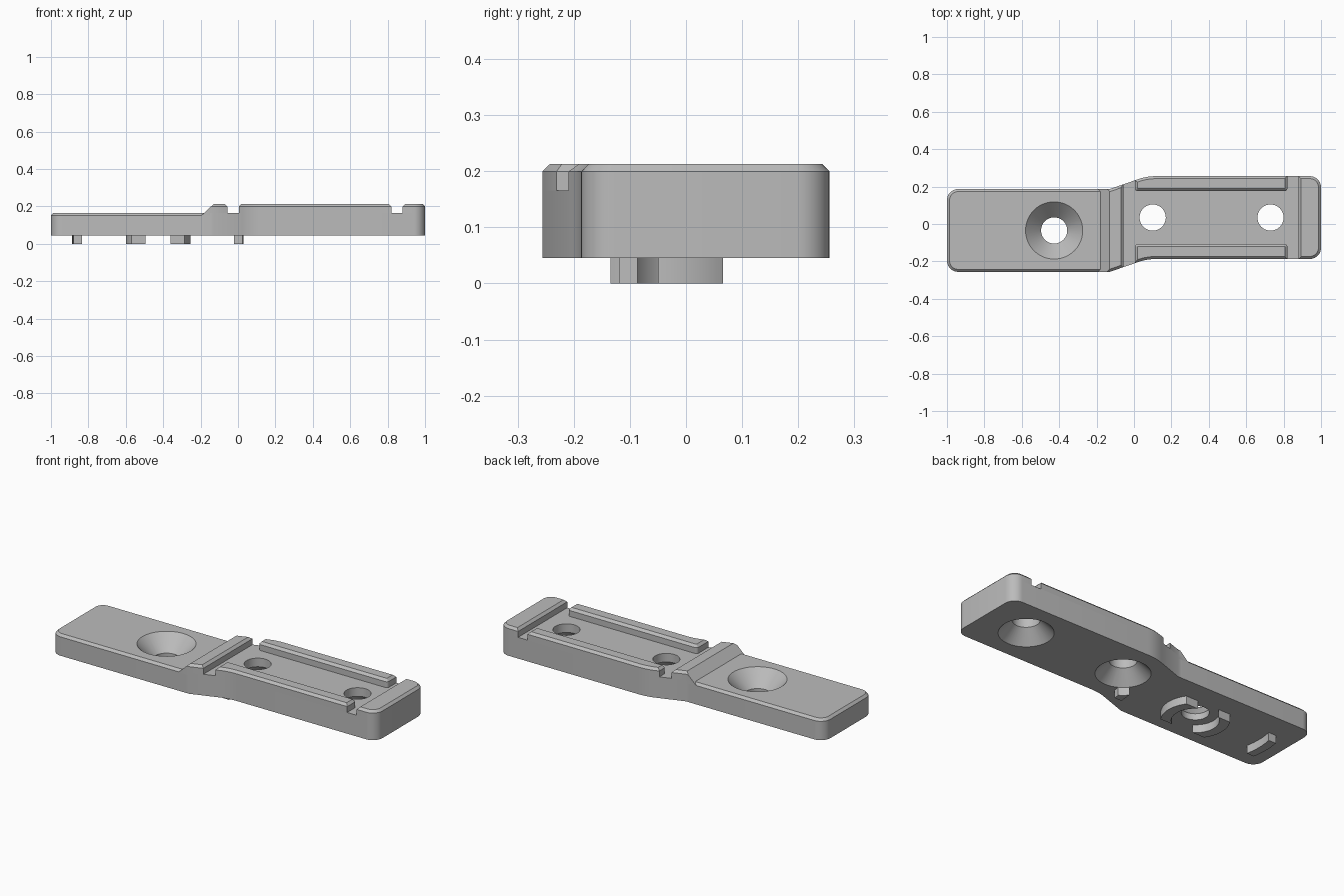
import bpy, bmesh, math
from mathutils import Vector

if "Cube" in bpy.data.objects:
    bpy.data.objects.remove(bpy.data.objects["Cube"], do_unlink=True)

grey = bpy.data.materials.new("plain grey")
grey.use_nodes = True
colour = (0.5, 0.5, 0.5, 1)
grey.diffuse_color = colour
grey.node_tree.nodes["Principled BSDF"].inputs["Base Color"].default_value = colour

BASE, FLOOR, TOP, CHAMFER = 0.045, 0.166, 0.213, 0.0135
WIDE, NARROW = 0.256, 0.187      # far and near side of each offset half
AXIS = (WIDE - NARROW) / 2       # centre line of the right half; left is negative
BEND0, BEND1 = -0.13, 0.07       # ends of the slanted middle
SMALL, CORNER, SWEEP = 0.015, 0.06, 0.3


def slant(x):
    """Sideways shift of the outline along the slanted middle."""
    return (WIDE - NARROW) * (x - BEND0) / (BEND1 - BEND0)


def fillet(corners, steps=8):
    """Turn (x, y, radius) corners into a rounded outline."""
    out = []
    for i, (x, y, r) in enumerate(corners):
        p = Vector((x, y))
        if r == 0:
            out.append(p)
            continue
        a = (Vector(corners[i - 1][:2]) - p).normalized()
        b = (Vector(corners[(i + 1) % len(corners)][:2]) - p).normalized()
        half = a.angle(b) / 2
        centre = p + (a + b).normalized() * r / math.sin(half)
        start = p + a * r / math.tan(half) - centre
        end = p + b * r / math.tan(half) - centre
        sweep = start.angle_signed(end)
        for k in range(steps + 1):
            t = -sweep * k / steps
            c, s = math.cos(t), math.sin(t)
            out.append(centre + Vector((start.x * c - start.y * s, start.x * s + start.y * c)))
    return out


def finish(name, bm):
    bmesh.ops.recalc_face_normals(bm, faces=bm.faces[:])
    mesh = bpy.data.meshes.new(name)
    bm.to_mesh(mesh)
    bm.free()
    mesh.materials.append(grey)
    obj = bpy.data.objects.new(name, mesh)
    bpy.context.collection.objects.link(obj)
    return obj


def prism(name, outline, z0, z1, chamfer=0.0, cut=None):
    """Extrude an outline, chamfer its top rim and optionally slice it."""
    bm = bmesh.new()
    face = bm.faces.new([bm.verts.new((p[0], p[1], z0)) for p in outline])
    face.normal_update()
    if face.normal.z < 0:
        face.normal_flip()
    ext = bmesh.ops.extrude_face_region(bm, geom=[face], use_keep_orig=True)["geom"]
    bmesh.ops.translate(bm, verts=[g for g in ext if isinstance(g, bmesh.types.BMVert)],
                        vec=(0, 0, z1 - chamfer - z0))
    bmesh.ops.recalc_face_normals(bm, faces=bm.faces[:])
    if chamfer:
        top = max(bm.faces, key=lambda f: f.calc_center_median().z)
        bmesh.ops.inset_region(bm, faces=[top], thickness=chamfer, use_even_offset=True)
        bmesh.ops.translate(bm, verts=top.verts[:], vec=(0, 0, chamfer))
    if cut:
        geom = bm.verts[:] + bm.edges[:] + bm.faces[:]
        bmesh.ops.bisect_plane(bm, geom=geom, plane_co=cut[0], plane_no=cut[1], clear_outer=True)
        bmesh.ops.holes_fill(bm, edges=[e for e in bm.edges if e.is_boundary])
    return finish(name, bm)


def lathe(name, centre, profile, sides=48):
    """Closed round solid from (radius, z) rings."""
    bm = bmesh.new()
    rings = []
    for r, z in profile:
        rings.append([bm.verts.new((centre[0] + r * math.cos(2 * math.pi * k / sides),
                                    centre[1] + r * math.sin(2 * math.pi * k / sides), z))
                      for k in range(sides)])
    for lo, hi in zip(rings, rings[1:]):
        for k in range(sides):
            n = (k + 1) % sides
            bm.faces.new((lo[k], lo[n], hi[n], hi[k]))
    bm.faces.new(rings[0])
    bm.faces.new(rings[-1])
    return finish(name, bm)


def drill(obj, cutter):
    """Subtract the cutter from the object and discard it."""
    cutter.hide_render = True
    mod = obj.modifiers.new("hole", "BOOLEAN")
    mod.operation, mod.solver, mod.object = "DIFFERENCE", "EXACT", cutter
    bpy.context.view_layer.objects.active = obj
    bpy.ops.object.modifier_apply(modifier=mod.name)
    bpy.data.objects.remove(cutter, do_unlink=True)


# Lower plate on the right-hand side of the model
JOIN = -0.15
left_plate = prism("low_plate", fillet([
    (-1, -WIDE, CORNER), (JOIN, -WIDE, 0), (JOIN, NARROW, 0), (-1, NARROW, CORNER)]),
    BASE, FLOOR, CHAMFER)

# Slab carrying the channel, with the slanted middle
slab = prism("channel_slab", fillet([
    (JOIN, -WIDE, 0), (BEND0, -WIDE, 0), (BEND1, -NARROW, SWEEP), (1, -NARROW, CORNER),
    (1, WIDE, CORNER), (BEND1, WIDE, SWEEP), (BEND0, NARROW, 0), (JOIN, NARROW, 0)]),
    BASE, FLOOR)

# Raised cross ridge with its ramp
R0, R1 = -0.2, -0.057
ridge = prism("cross_ridge", [
    (R0, -WIDE), (BEND0, -WIDE), (R1, -WIDE + slant(R1)),
    (R1, NARROW + slant(R1)), (BEND0, NARROW), (R0, NARROW)],
    0.15, TOP, CHAMFER, cut=((BEND0, 0, TOP), (-0.047, 0, 0.05)))

# Two long side rails
S, E, RAIL = 0.005, 0.82, 0.08
rail_back = prism("back_rail", fillet([
    (S, WIDE - RAIL, SMALL), (E, WIDE - RAIL, SMALL), (E, WIDE, 0),
    (BEND1, WIDE, SWEEP), (S, NARROW + slant(S), 0)]), FLOOR, TOP, CHAMFER)
rail_front = prism("front_rail", fillet([
    (S, -WIDE + slant(S), 0), (BEND1, -NARROW, SWEEP), (E, -NARROW, 0),
    (E, RAIL - NARROW, SMALL), (S, RAIL - NARROW, SMALL)]), FLOOR, TOP, CHAMFER)

# End block
block = prism("end_block", fillet([
    (0.88, -NARROW, 0), (1, -NARROW, CORNER), (1, WIDE, CORNER), (0.88, WIDE, 0)]),
    FLOOR, TOP, CHAMFER)

# Countersunk holes: one from above, two from below
HUB = (-0.427, -AXIS)
HOLE, SINK = 0.07, 0.14
drill(left_plate, lathe("hole_cutter", HUB, [
    (HOLE, 0), (HOLE, 0.08), (0.153, FLOOR), (0.153, 0.3)]))
for x in (0.1, 0.73):
    drill(slab, lathe("hole_cutter", (x, AXIS), [
        (SINK, 0), (SINK, BASE), (HOLE, 0.117), (HOLE, 0.3)]))


# Curved locating feet under the plate
def foot(name, side, inner, outer, half):
    def arc(r):
        limit = math.asin(half / r)
        return [(HUB[0] + side * r * math.cos(limit * k / 8),
                 HUB[1] + r * math.sin(limit * k / 8)) for k in range(-8, 9)]
    return prism(name, arc(outer) + arc(inner)[::-1], 0, BASE + 0.002)


feet = []
for label, side in (("right", -1), ("left", 1)):
    feet.append(foot(label + "_inner_foot", side, 0.12, 0.173, 0.1))
    feet.append(foot(label + "_outer_foot", side, 0.415, 0.46, 0.085))
drill(feet[-1], lathe("foot_cutter", (0.1, AXIS), [(SINK, -0.1), (SINK, 0.1)]))

# Smooth round walls, crisp edges
bpy.ops.object.select_all(action="DESELECT")
for obj in [left_plate, slab, ridge, rail_back, rail_front, block] + feet:
    obj.select_set(True)
bpy.context.view_layer.objects.active = slab
bpy.ops.object.shade_smooth_by_angle(angle=math.radians(25))
